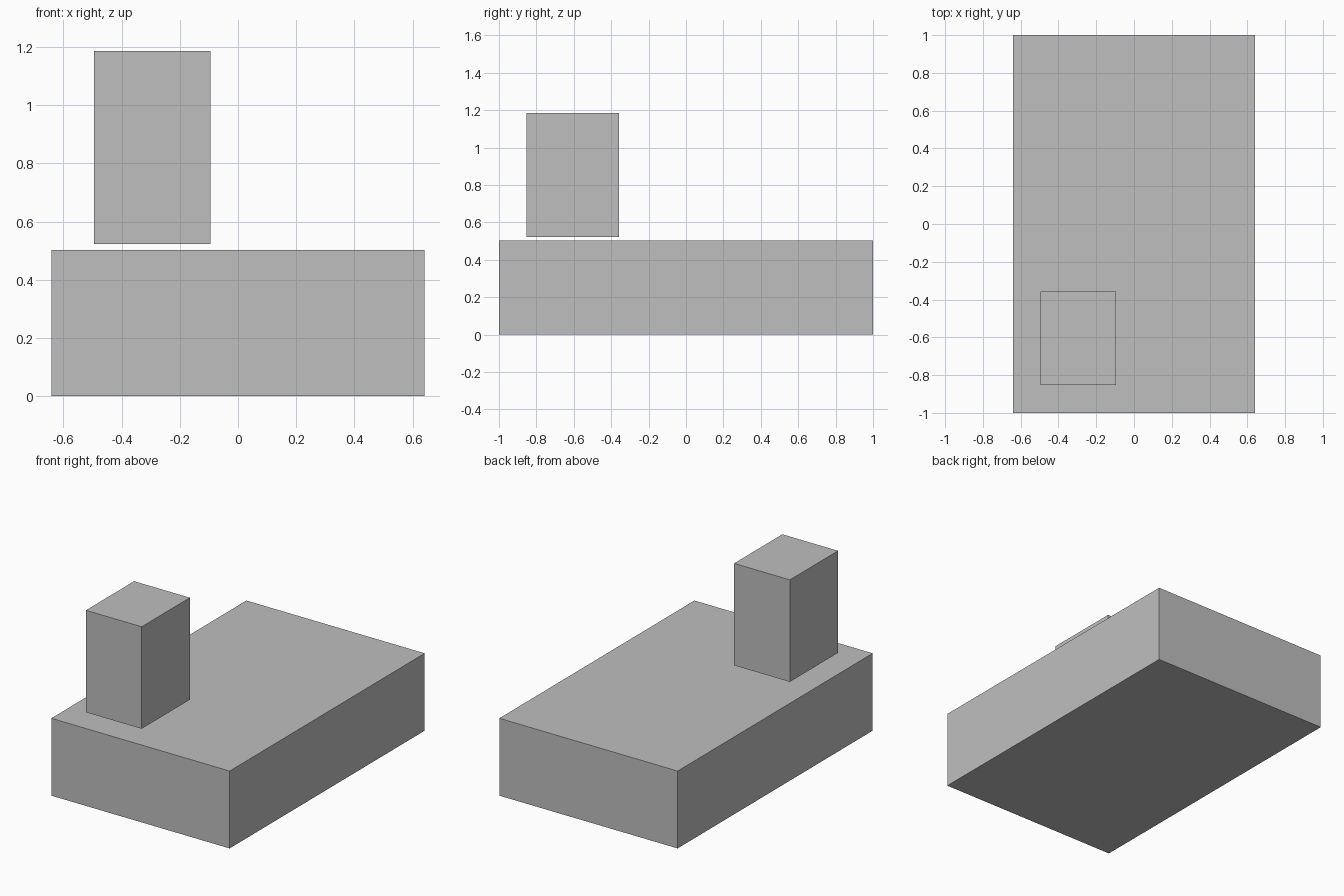
import bpy
from mathutils import Vector

default = bpy.data.objects.get("Cube")
if default:
    bpy.data.objects.remove(default, do_unlink=True)

# Single flat grey
grey = bpy.data.materials.new("plain_grey")
grey.use_nodes = True
colour = (0.52, 0.52, 0.52, 1)
grey.diffuse_color = colour
grey.node_tree.nodes["Principled BSDF"].inputs["Base Color"].default_value = colour


def box(name, low, high):
    """Add a sharp-edged box spanning two opposite corners."""
    low, high = Vector(low), Vector(high)
    bpy.ops.mesh.primitive_cube_add(size=1, location=(low + high) / 2)
    part = bpy.context.object
    part.name = part.data.name = name
    part.scale = high - low
    bpy.ops.object.transform_apply(location=False, rotation=False, scale=True)
    part.data.materials.append(grey)
    return part


# Broad slab on the ground
box("base_slab", (-0.64, -1, 0), (0.64, 1, 0.502))

# Upright block hovering just above the slab's front right corner
box("upright_block", (-0.495, -0.852, 0.523), (-0.095, -0.358, 1.185))
